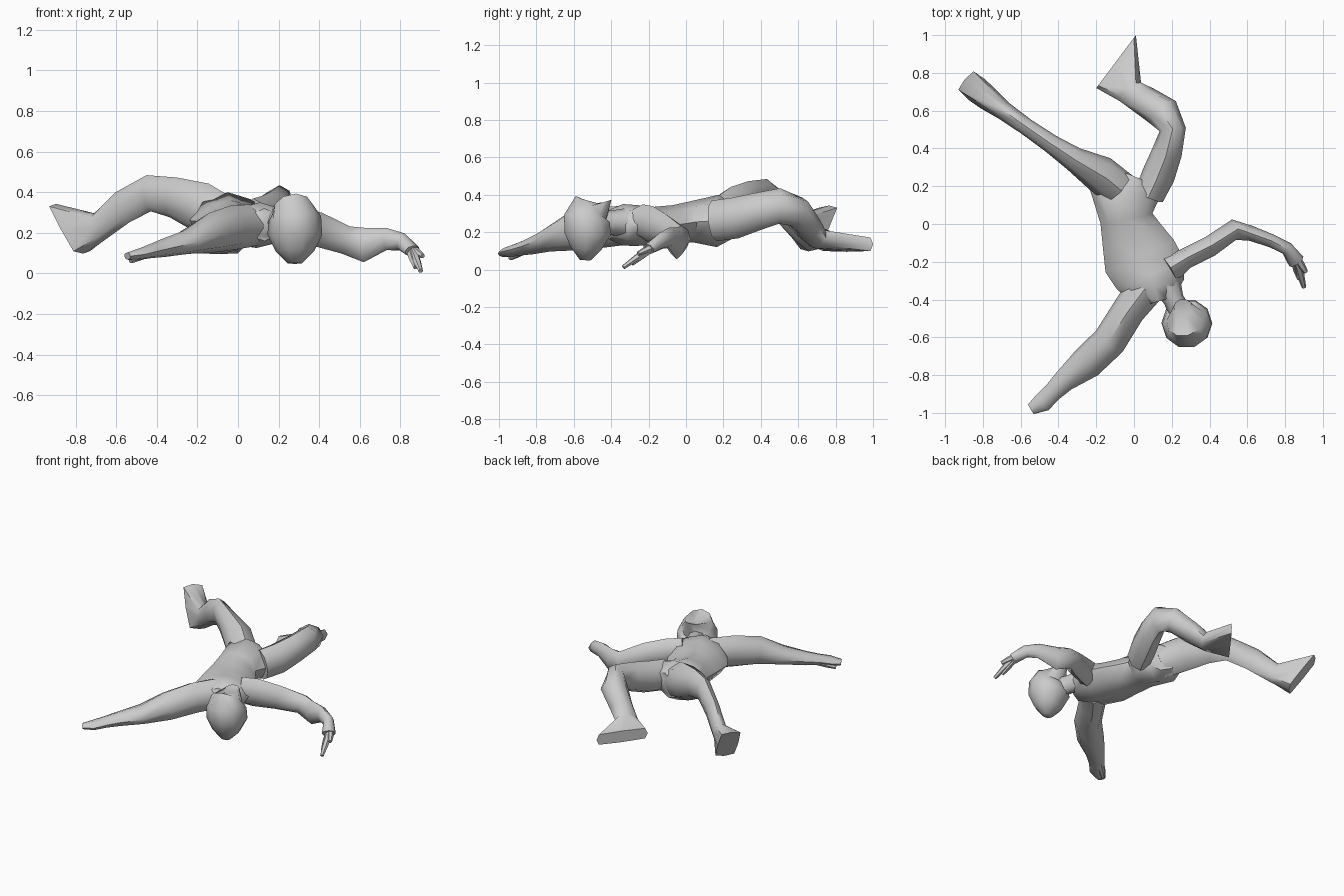
import bpy, bmesh
from math import sin, cos, pi, copysign, radians
from mathutils import Vector


def power(v, p):
    return copysign(abs(v) ** p, v) if abs(v) > 1e-6 else 0.0


def loft(name, rings, up=(0, 0, 1), sides=8, end_dir=None, end_power=1.0):
    """Skin elliptical rings (x, y, z, half width, half height) along a path."""
    bm = bmesh.new()
    pts = [Vector(r[:3]) for r in rings]
    last = len(rings) - 1
    loops = []
    for i, r in enumerate(rings):
        t = Vector()
        if i > 0:
            t += (pts[i] - pts[i - 1]).normalized()
        if i < last:
            t += (pts[i + 1] - pts[i]).normalized()
        if i == last and end_dir:
            t = Vector(end_dir)
        t.normalize()
        side = t.cross(Vector(up)).normalized()
        top = side.cross(t)
        p = end_power if i == last else 1.0
        loops.append([bm.verts.new(pts[i]
                      + side * r[3] * power(cos(2 * pi * k / sides), p)
                      + top * r[4] * power(sin(2 * pi * k / sides), p))
                      for k in range(sides)])
    for a, b in zip(loops, loops[1:]):
        for k in range(sides):
            n = (k + 1) % sides
            bm.faces.new((a[k], a[n], b[n], b[k]))
    bm.faces.new(loops[0])
    bm.faces.new(loops[-1])
    bmesh.ops.recalc_face_normals(bm, faces=bm.faces)
    me = bpy.data.meshes.new(name)
    bm.to_mesh(me)
    bm.free()
    ob = bpy.data.objects.new(name, me)
    bpy.context.collection.objects.link(ob)
    bpy.context.view_layer.objects.active = ob
    bpy.ops.object.select_all(action='DESELECT')
    ob.select_set(True)
    bpy.ops.object.shade_smooth_by_angle(angle=radians(50))
    return ob


# Torso, pelvis to shoulders
loft("torso", [
    (-.02, .25, .25, .11, .09),
    (-.05, .17, .26, .19, .14),
    (-.04, .03, .255, .14, .11),
    (-.01, -.06, .245, .165, .10),
    (.03, -.17, .235, .20, .10),
    (.09, -.27, .235, .195, .11),
    (.11, -.34, .24, .16, .11),
    (.13, -.41, .24, .08, .08)])

# Neck and tipped-back head
loft("neck", [
    (.17, -.31, .25, .08, .08),
    (.21, -.40, .25, .055, .065),
    (.25, -.48, .24, .06, .07)])
loft("head", [
    (.28, -.54, .05, .035, .03),
    (.28, -.535, .11, .095, .085),
    (.28, -.525, .19, .135, .13),
    (.28, -.53, .27, .13, .13),
    (.27, -.51, .32, .10, .11),
    (.26, -.44, .36, .05, .045)],
    up=(0, 1, 0), sides=10, end_dir=(0, -.3, 1))

# Legs, each ending in a flat sole
loft("straight_leg", [
    (-.06, .17, .26, .10, .12),
    (-.18, .265, .325, .10, .125),
    (-.32, .345, .375, .065, .10),
    (-.44, .425, .395, .05, .09),
    (-.57, .515, .325, .045, .085),
    (-.69, .60, .225, .05, .075),
    (-.83, .71, .22, .07, .15)],
    end_dir=(-.6, .5, -.55), end_power=.3)
loft("bent_leg", [
    (.08, .15, .26, .08, .11),
    (.13, .26, .275, .088, .11),
    (.175, .38, .31, .08, .10),
    (.205, .50, .34, .07, .095),
    (.155, .59, .31, .09, .085),
    (.06, .65, .23, .08, .07),
    (-.02, .70, .17, .075, .06),
    (-.095, .86, .135, .175, .04)],
    end_dir=(-.8, .6, 0), end_power=.3)

# Arms
loft("bent_arm", [
    (.18, -.24, .26, .08, .09),
    (.27, -.185, .24, .055, .10),
    (.40, -.12, .215, .055, .085),
    (.53, -.03, .165, .055, .07),
    (.62, -.05, .14, .04, .085),
    (.73, -.09, .17, .035, .055),
    (.81, -.13, .155, .035, .045),
    (.86, -.20, .11, .045, .03)])
loft("outstretched_arm", [
    (.06, -.34, .235, .10, .105),
    (-.03, -.46, .225, .088, .11),
    (-.13, -.62, .20, .09, .10),
    (-.25, -.735, .155, .088, .06),
    (-.37, -.83, .125, .06, .045),
    (-.43, -.89, .11, .05, .035),
    (-.485, -.945, .095, .052, .028),
    (-.545, -.98, .085, .03, .018)])

# Fingers and thumb
for name, a, b in [("finger_1", (.86, -.19, .115), (.90, -.335, .012)),
                   ("finger_2", (.86, -.18, .12), (.91, -.255, .085)),
                   ("finger_3", (.85, -.19, .11), (.875, -.29, .03)),
                   ("thumb", (-.43, -.86, .105), (-.53, -.94, .06))]:
    mid = Vector(a).lerp(Vector(b), .55)
    loft(name, [(*a, .022, .022), (*mid, .02, .018), (*b, .012, .012)], sides=6)
